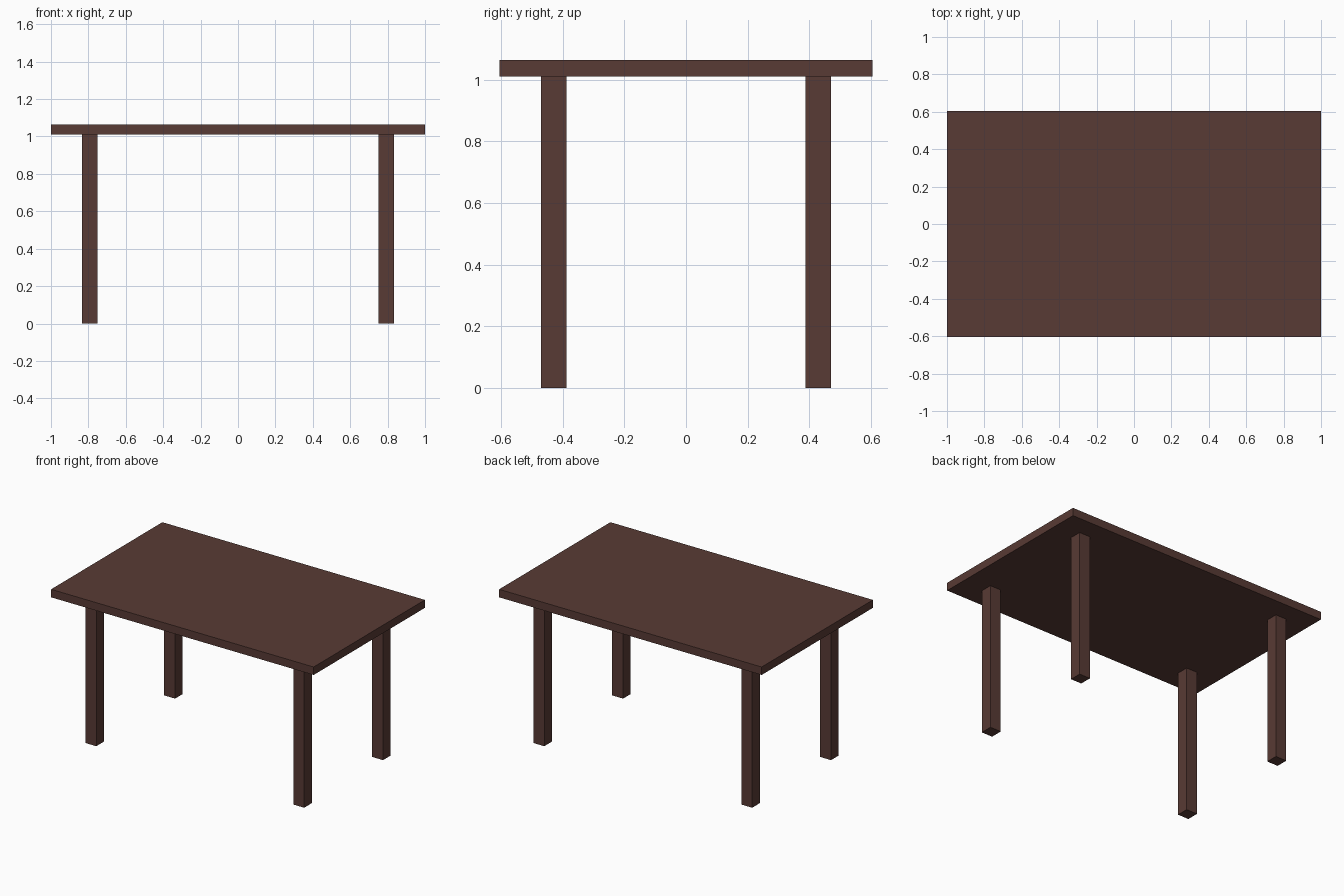
import bpy
import bmesh

if "Cube" in bpy.data.objects:
    bpy.data.objects.remove(bpy.data.objects["Cube"])

# One dark brown wood colour
wood = bpy.data.materials.new("dark brown wood")
wood.diffuse_color = (0.098, 0.043, 0.035, 1.0)
wood.use_nodes = True
wood.node_tree.nodes["Principled BSDF"].inputs["Base Color"].default_value = wood.diffuse_color


def box(name, x, y, z):
    """Axis-aligned box from (min, max) ranges."""
    bm = bmesh.new()
    bmesh.ops.create_cube(bm, size=1.0)
    for v in bm.verts:
        v.co = [lo if c < 0 else hi for c, (lo, hi) in zip(v.co, (x, y, z))]
    mesh = bpy.data.meshes.new(name)
    bm.to_mesh(mesh)
    bm.free()
    mesh.materials.append(wood)
    obj = bpy.data.objects.new(name, mesh)
    bpy.context.collection.objects.link(obj)
    return obj


HALF_DEPTH = 0.605
UNDERSIDE, TOP = 1.01, 1.065
LEG_X, LEG_Y, LEG_HALF = 0.792, 0.429, 0.0415

# Table top
box("table_top", (-1, 1), (-HALF_DEPTH, HALF_DEPTH), (UNDERSIDE, TOP))

# Four square legs
for side, sx in (("left", -1), ("right", 1)):
    for end, sy in (("front", -1), ("back", 1)):
        cx, cy = sx * LEG_X, sy * LEG_Y
        box(f"{end}_{side}_leg",
            (cx - LEG_HALF, cx + LEG_HALF),
            (cy - LEG_HALF, cy + LEG_HALF),
            (0, UNDERSIDE))
